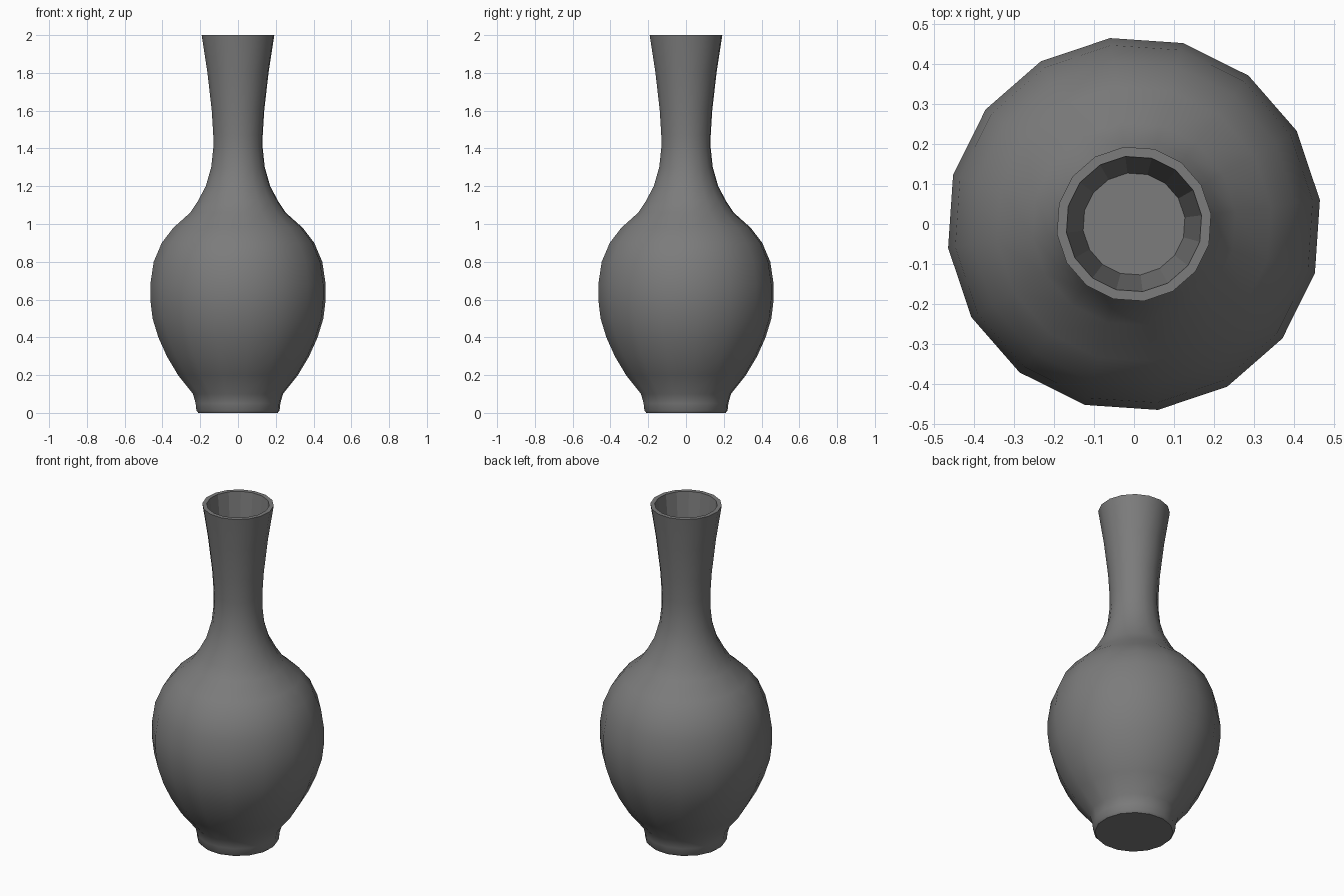
import bpy, bmesh, math

if "Cube" in bpy.data.objects:
    bpy.data.objects.remove(bpy.data.objects["Cube"], do_unlink=True)

SIDES = 16
TURN = math.radians(7.35)

# Dark grey glaze
glaze = bpy.data.materials.new("grey_glaze")
glaze.use_nodes = True
colour = (0.2, 0.2, 0.2, 1)
glaze.diffuse_color = colour
glaze.node_tree.nodes["Principled BSDF"].inputs["Base Color"].default_value = colour

# Outer profile from foot to lip, as (radius, height)
outer = [(0.212, 0), (0.222, 0.012), (0.226, 0.05), (0.24, 0.1), (0.32, 0.2),
         (0.38, 0.3), (0.425, 0.4), (0.456, 0.5), (0.468, 0.6), (0.468, 0.68),
         (0.45, 0.8), (0.407, 0.9), (0.345, 0.98), (0.255, 1.06), (0.215, 1.12),
         (0.172, 1.2), (0.143, 1.3), (0.132, 1.4), (0.132, 1.47), (0.14, 1.6),
         (0.163, 1.8), (0.194, 2)]
# Mouth recess: inner lip and floor of the opening
inner = [(0.17, 2), (0.128, 1.6)]


def ring(bm, radius, z):
    angles = [TURN + math.tau * i / SIDES for i in range(SIDES)]
    return [bm.verts.new((radius * math.cos(a), radius * math.sin(a), z)) for a in angles]


bm = bmesh.new()
rings = [ring(bm, r, z) for r, z in outer + inner]
for level, (low, high) in enumerate(zip(rings, rings[1:])):
    for i in range(SIDES):
        j = (i + 1) % SIDES
        face = bm.faces.new((low[i], low[j], high[j], high[i]))
        # Outside is smooth, lip and recess stay faceted
        face.smooth = level < len(outer) - 1
bm.faces.new(rings[0][::-1])
bm.faces.new(rings[-1])

mesh = bpy.data.meshes.new("vase")
bm.to_mesh(mesh)
bm.free()
mesh.materials.append(glaze)
vase = bpy.data.objects.new("vase", mesh)
bpy.context.collection.objects.link(vase)
